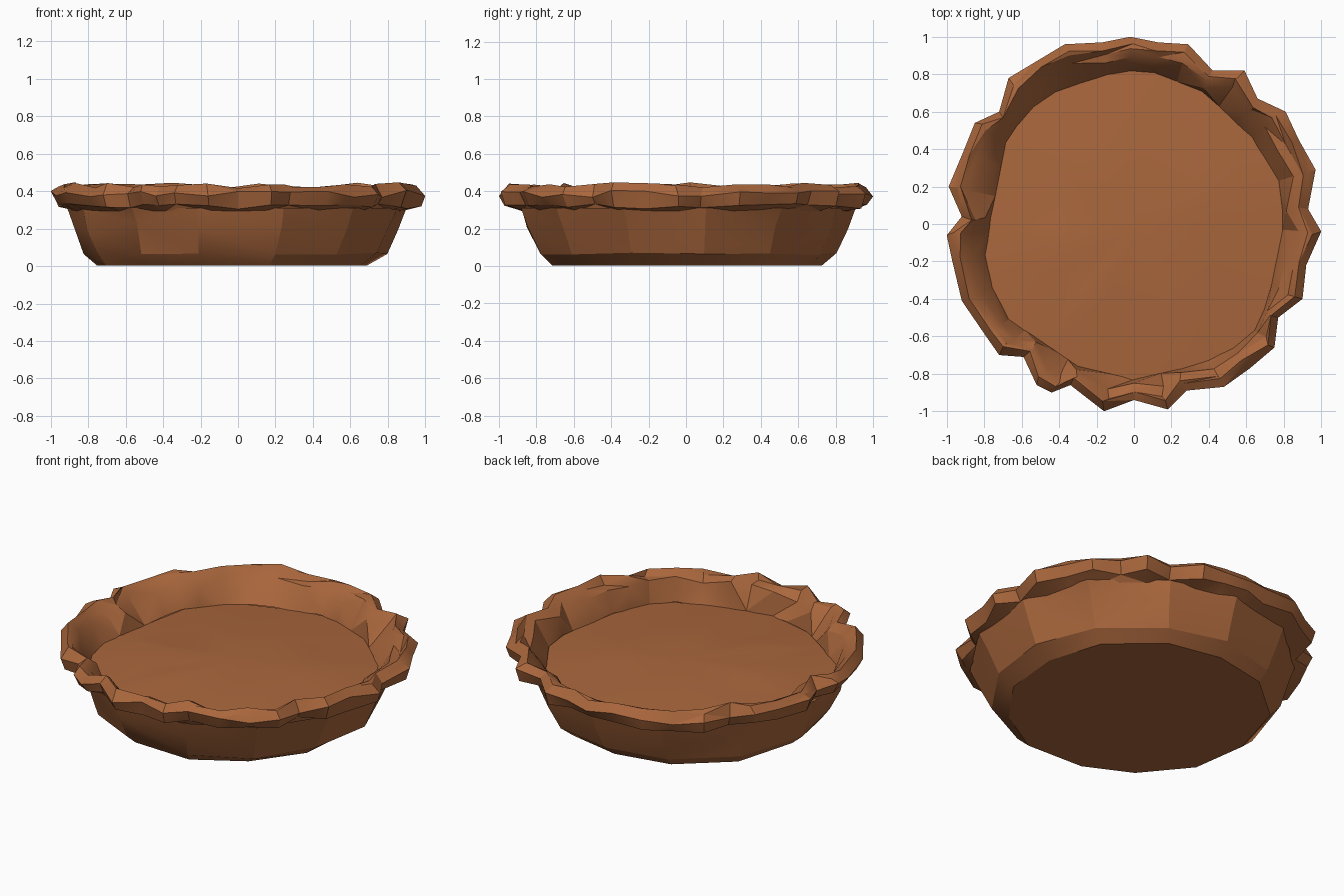
import bpy, bmesh, math, random
from mathutils import Vector

if "Cube" in bpy.data.objects:
    bpy.data.objects.remove(bpy.data.objects["Cube"])
random.seed(4)

crust = bpy.data.materials.new("baked brown")
crust.diffuse_color = (0.40, 0.135, 0.046, 1)
crust.use_nodes = True
crust.node_tree.nodes["Principled BSDF"].inputs["Base Color"].default_value = crust.diffuse_color

# Outer edge of the crimped rim, counter-clockwise from +x
EDGE = [(1, -.04), (.93, .08), (.97, .29), (.88, .45), (.81, .6), (.66, .67), (.59, .82),
        (.42, .82), (.29, .96), (.13, .97), (-.02, 1), (-.17, .97), (-.37, .96), (-.52, .87),
        (-.67, .78), (-.72, .6), (-.85, .54), (-.91, .39), (-.99, .2), (-.92, .04), (-1, -.06),
        (-.97, -.2), (-.92, -.41), (-.79, -.6), (-.72, -.7), (-.59, -.71), (-.52, -.86),
        (-.44, -.9), (-.34, -.86), (-.16, -1), (0, -.94), (.18, -.99), (.28, -.89),
        (.48, -.87), (.62, -.77), (.75, -.66), (.77, -.5), (.9, -.4), (.92, -.22)]
# Outline of the floor inside the shell
FLOOR = [(.8, 0), (.78, .22), (.64, .45), (.38, .7), (.05, .83), (-.18, .79), (-.49, .68),
         (-.68, .46), (-.77, 0), (-.8, -.25), (-.68, -.5), (-.46, -.65), (-.3, -.76),
         (0, -.83), (.35, -.75), (.62, -.62), (.72, -.4)]


def radius_at(poly, angle):
    """Distance from the centre to a polygon along one direction."""
    d = Vector((math.cos(angle), math.sin(angle)))
    for i, p in enumerate(poly):
        a, b = Vector(p), Vector(poly[(i + 1) % len(poly)])
        e = b - a
        den = d.cross(e)
        if abs(den) > 1e-9:
            t, s = a.cross(e) / den, a.cross(d) / den
            if t > 0 and -1e-6 <= s <= 1 + 1e-6:
                return t
    return 0.8


def polar(r, angle, z, shift=0):
    return (r * math.cos(angle) + shift, r * math.sin(angle), z)


def jit(v):
    return random.uniform(-v, v)


def loft(name, rings, cap=None, fan=None, smooth=30):
    """Skin rings of points; cap closes the first ring, fan closes the last to a point."""
    bm = bmesh.new()
    vs = [[bm.verts.new(p) for p in ring] for ring in rings]
    n = len(vs[0])
    for lo, hi in zip(vs, vs[1:]):
        for i in range(n):
            j = (i + 1) % n
            bm.faces.new((lo[i], lo[j], hi[j], hi[i]))
    if cap:
        bm.faces.new(vs[0][::-1])
    if fan:
        c = bm.verts.new(fan)
        for i in range(n):
            bm.faces.new((vs[-1][i], vs[-1][(i + 1) % n], c))
    bmesh.ops.triangulate(bm, faces=[f for f in bm.faces if len(f.verts) == 4],
                          quad_method='SHORT_EDGE')
    me = bpy.data.meshes.new(name)
    bm.to_mesh(me)
    bm.free()
    me.materials.append(crust)
    ob = bpy.data.objects.new(name, me)
    bpy.context.collection.objects.link(ob)
    bpy.ops.object.select_all(action='DESELECT')
    ob.select_set(True)
    bpy.context.view_layer.objects.active = ob
    bpy.ops.object.shade_smooth_by_angle(angle=math.radians(smooth))


# Outer shell: flat base, bevelled foot and flared wall
N = 13
angles = [2 * math.pi * (i + .3) / N + jit(.05) for i in range(N)]
shell = [[polar(r + jit(.012), a, z + jit(dz), sx) for a in angles]
         for r, z, sx, dz in ((.735, .004, -.03, 0), (.81, .065, -.015, .008),
                              (.87, .21, 0, .02), (.915, .31, 0, 0))]
loft("pie_shell", shell, cap=True, smooth=20)

# Crimped rim: overhang, outer edge, crest, inner lip, then down to the floor
rings = [[] for _ in range(7)]
for k, (x, y) in enumerate(EDGE):
    a, r = math.atan2(y, x), math.hypot(x, y)
    f = radius_at(FLOOR, a)
    lip = max(f + .02, r - .12 + jit(.02))
    wave = .012 * (-1) ** k
    rings[0].append(polar(min(.88, r - .04), a, .295))
    rings[1].append(polar(r - .03 + jit(.01), a, .32 + jit(.015)))
    rings[2].append(polar(r, a, .385 + jit(.02)))
    rings[3].append(polar(r - .045 + jit(.01), a + jit(.02), .432 + jit(.016)))
    rings[4].append(polar((r + lip) / 2 - .01, a + jit(.02), .415 + wave + jit(.012)))
    rings[5].append(polar(lip, a, .385 + wave + jit(.02)))
    rings[6].append(polar(f, a, .255 + jit(.01)))
loft("crimped_rim", rings, smooth=25)

# Floor: gently domed, uneven disc
inner = [polar(.55 * math.hypot(x, y), math.atan2(y, x) + jit(.06), .29 + jit(.008))
         for x, y in FLOOR]
outer = [polar(1.01 * math.hypot(x, y), math.atan2(y, x), .255) for x, y in FLOOR]
loft("shell_floor", [outer, inner], fan=(.05, .02, .305))
